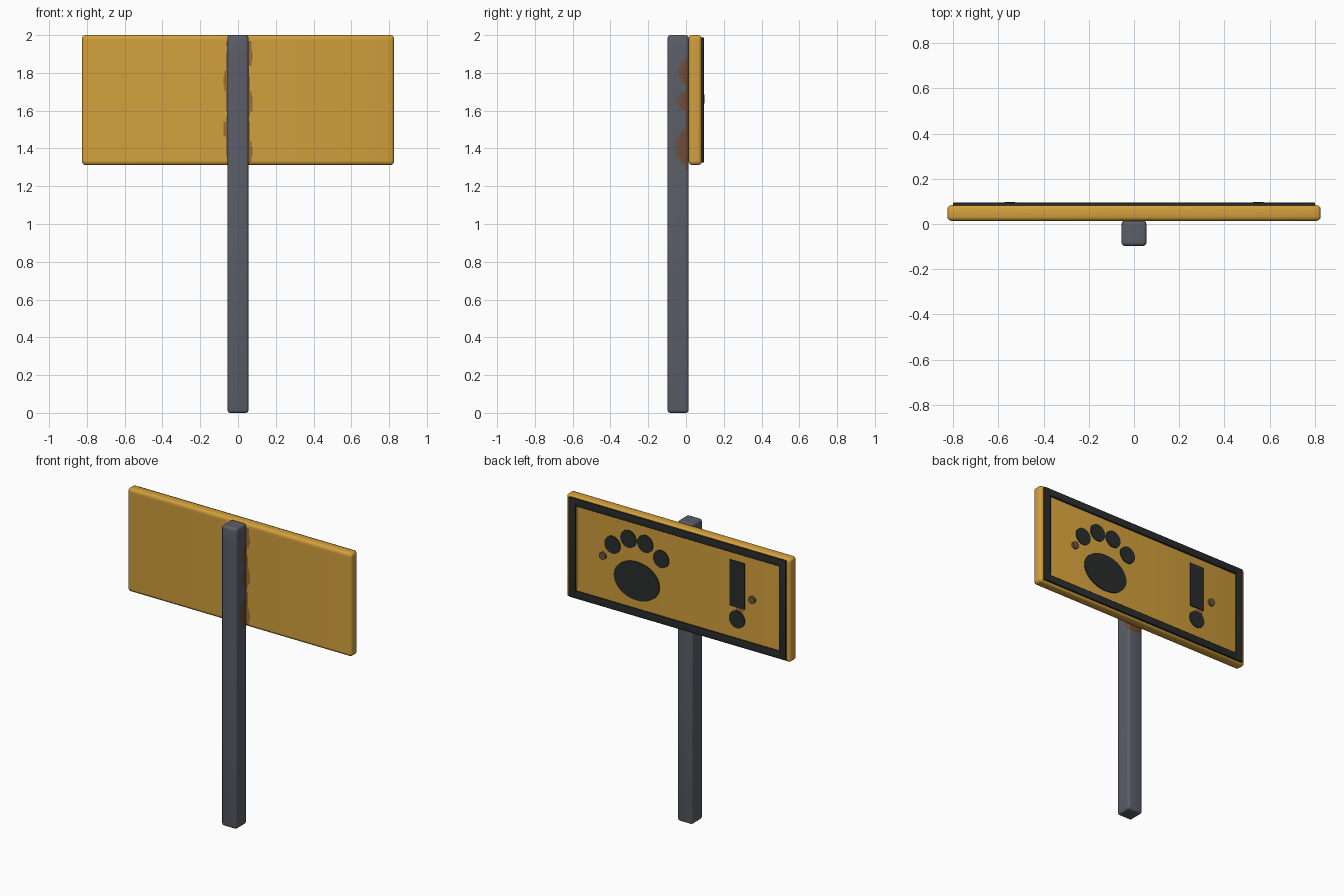
import bpy, bmesh, math
from mathutils import Matrix, Vector

if "Cube" in bpy.data.objects:
    bpy.data.objects.remove(bpy.data.objects["Cube"])


def mat(name, rgb):
    m = bpy.data.materials.new(name)
    m.diffuse_color = (*rgb, 1)
    m.use_nodes = True
    m.node_tree.nodes["Principled BSDF"].inputs["Base Color"].default_value = m.diffuse_color
    return m


YELLOW = mat("yellow paint", (0.645, 0.352, 0.045))
GREY = mat("grey metal", (0.107, 0.114, 0.141))
BLACK = mat("black paint", (0.024, 0.025, 0.025))
RUST = mat("rust", (0.17, 0.068, 0.032))
FADED = mat("faded rust", (0.135, 0.088, 0.075))
STAIN = mat("brown stain", (0.31, 0.15, 0.04))
BOLT = mat("bolt metal", (0.15, 0.095, 0.05))


def finish(bm, name, mats):
    me = bpy.data.meshes.new(name)
    bmesh.ops.recalc_face_normals(bm, faces=bm.faces)
    bm.to_mesh(me)
    bm.free()
    ob = bpy.data.objects.new(name, me)
    bpy.context.collection.objects.link(ob)
    for m in mats:
        me.materials.append(m)
    bpy.context.view_layer.objects.active = ob
    ob.select_set(True)
    bpy.ops.object.shade_smooth_by_angle(angle=math.radians(35))
    ob.select_set(False)
    return ob


def box(lo, hi, bevel=0.0):
    bm = bmesh.new()
    lo, hi = Vector(lo), Vector(hi)
    bmesh.ops.create_cube(bm, size=1, matrix=Matrix.Translation((lo + hi) / 2)
                          @ Matrix.Diagonal((*(hi - lo), 1)))
    if bevel:
        bmesh.ops.bevel(bm, geom=bm.edges[:], offset=bevel, segments=3,
                        profile=0.5, affect='EDGES')
    return bm


def slices(bm, axis, start, stop, n):
    no = Vector((0, 0, 0))
    no[axis] = 1
    for i in range(n + 1):
        bmesh.ops.bisect_plane(bm, geom=bm.verts[:] + bm.edges[:] + bm.faces[:],
                               plane_co=no * (start + (stop - start) * i / n),
                               plane_no=no)


def disc(name, x, z, rx, rz, y0, y1, m, sides=32):
    bm = bmesh.new()
    bmesh.ops.create_cone(bm, cap_ends=True, segments=sides, radius1=1, radius2=1, depth=1,
                          matrix=Matrix.Translation((x, (y0 + y1) / 2, z))
                          @ Matrix.Diagonal((rx, y1 - y0, rz, 1))
                          @ Matrix.Rotation(math.pi / 2, 4, 'X'))
    return finish(bm, name, [m])


# post, rusted in scallops where it meets the board
def rust_depth(z):
    d = 0.018 if 1.28 < z < 1.88 else 0
    for centre, height, depth in ((1.8, 0.06, 0.06), (1.65, 0.06, 0.062), (1.41, 0.1, 0.075)):
        t = (z - centre) / height
        if abs(t) < 1:
            d = max(d, depth * math.sqrt(1 - t * t))
    return d


bm = box((-0.055, -0.097, 0), (0.055, 0.014, 2), 0.014)
slices(bm, 2, 1.24, 1.9, 33)
slices(bm, 1, -0.065, -0.005, 8)
for f in bm.faces:
    c = f.calc_center_median()
    d, w = 0.014 - c.y, rust_depth(c.z)
    if abs(c.x) > 0.045 or c.y > 0.005:
        f.material_index = 1 if d < w * 0.7 else 2 if d < w else 0
finish(bm, "post", [GREY, RUST, FADED])

# board, stained beside the post
bm = box((-0.826, 0.014, 1.312), (0.826, 0.083, 2), 0.018)
slices(bm, 2, 1.33, 1.97, 24)
for s in (-1, 1):
    slices(bm, 0, s * 0.05, s * 0.085, 5)
for f in bm.faces:
    c = f.calc_center_median()
    edge = 0.068 + 0.008 * math.sin(c.z * 23 + c.x * 20) + 0.005 * math.sin(c.z * 51)
    if c.y < 0.02 and abs(c.x) < edge and c.z < 1.965:
        f.material_index = 1
finish(bm, "board", [YELLOW, STAIN])

# raised border
for s, side in ((-1, "left"), (1, "right")):
    x0, x1 = sorted((s * 0.8, s * 0.75))
    finish(box((x0, 0.08, 1.326), (x1, 0.095, 1.988), 0.003), side + "_border", [BLACK])
for z, side in ((1.326, "bottom"), (1.94, "top")):
    finish(box((-0.755, 0.08, z), (0.755, 0.095, z + 0.048), 0.003), side + "_border", [BLACK])

# paw print
PX = 0.303
disc("paw_pad", PX, 1.558, 0.168, 0.128, 0.08, 0.089, BLACK, 40)
for s in (-1, 1):
    disc("outer_toe", PX + s * 0.179, 1.752, 0.058, 0.058, 0.08, 0.089, BLACK)
    disc("inner_toe", PX + s * 0.062, 1.822, 0.058, 0.058, 0.08, 0.089, BLACK)

# warning mark
finish(box((-0.492, 0.08, 1.58), (-0.382, 0.089, 1.886)), "warning_bar", [BLACK])
disc("warning_dot", -0.436, 1.5, 0.058, 0.058, 0.08, 0.089, BLACK)

# bolts
for s in (-1, 1):
    disc("bolt", s * 0.55, 1.662, 0.024, 0.024, 0.08, 0.098, BOLT, 16)

# rust runs on the painted face
finish(box((0.738, 0.082, 1.4), (0.751, 0.085, 1.93)), "border_stain", [STAIN])
finish(box((-0.482, 0.082, 1.555), (-0.43, 0.085, 1.582)), "bar_stain", [STAIN])
